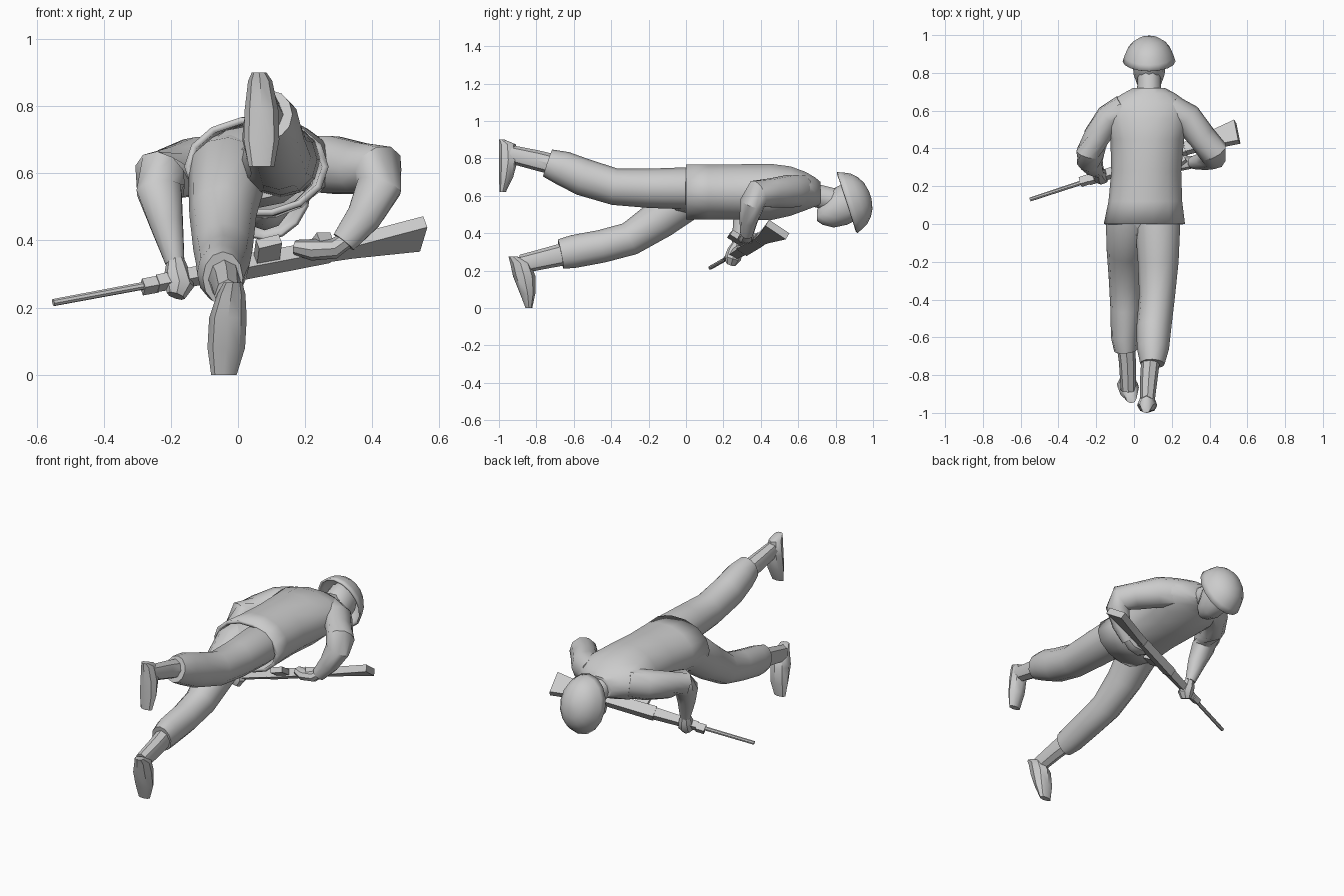
import bpy, bmesh, math
from mathutils import Vector as V

grey = bpy.data.materials.new("plain grey")
grey.diffuse_color = (0.6, 0.6, 0.6, 1)


def finish(name, bm, angle=40, open_start=False):
    bmesh.ops.recalc_face_normals(bm, faces=bm.faces)
    me = bpy.data.meshes.new(name)
    bm.to_mesh(me)
    bm.free()
    ob = bpy.data.objects.new(name, me)
    bpy.context.collection.objects.link(ob)
    me.materials.append(grey)
    bpy.ops.object.select_all(action='DESELECT')
    ob.select_set(True)
    bpy.context.view_layer.objects.active = ob
    bpy.ops.object.shade_smooth_by_angle(angle=math.radians(angle))
    return ob


def loft(name, secs, n=10, ref=(1, 0, 0), axis=None, square=False, caps=(True, True), angle=40):
    """Tube through sections (centre, radius along ref, other radius)."""
    bm = bmesh.new()
    pts = [V(s[0]) for s in secs]
    rings = []
    k, off = (math.sqrt(2), math.pi / 4) if square else (1, 0)
    if square:
        n = 4
    for i, (c, ru, rv) in enumerate(secs):
        a, b = pts[max(i - 1, 0)], pts[min(i + 1, len(pts) - 1)]
        t = V(axis) if axis else (b - a).normalized()
        u = V(ref)
        u = (u - t * u.dot(t)).normalized()
        v = t.cross(u)
        rings.append([bm.verts.new(pts[i] + u * ru * k * math.cos(off + 2 * math.pi * j / n)
                                   + v * rv * k * math.sin(off + 2 * math.pi * j / n)) for j in range(n)])
    for r, s in zip(rings, rings[1:]):
        for j in range(n):
            bm.faces.new((r[j], r[(j + 1) % n], s[(j + 1) % n], s[j]))
    if caps[0]:
        bm.faces.new(rings[0])
    if caps[1]:
        bm.faces.new(rings[-1])
    return finish(name, bm, angle)


Y, Z = (0, 1, 0), (0, 0, 1)

# jacket: open at the hem, with cloth thickness
jacket = loft("jacket", [
    ((0.055, 0.00, 0.62), 0.215, 0.15), ((0.06, 0.12, 0.62), 0.195, 0.152),
    ((0.065, 0.28, 0.62), 0.185, 0.152), ((0.07, 0.45, 0.62), 0.195, 0.155),
    ((0.07, 0.56, 0.625), 0.225, 0.135), ((0.075, 0.64, 0.625), 0.215, 0.105),
    ((0.08, 0.69, 0.62), 0.14, 0.08), ((0.08, 0.72, 0.61), 0.085, 0.065)],
    n=14, axis=Y, caps=(False, True))
m = jacket.modifiers.new("cloth", 'SOLIDIFY')
m.thickness, m.offset = 0.02, -1

# neck, head and chin
loft("neck", [((0.08, 0.66, 0.61), 0.065, 0.065), ((0.08, 0.82, 0.57), 0.06, 0.065)], n=10)
loft("head", [
    ((0.08, 0.70, 0.495), 0.03, 0.03), ((0.08, 0.73, 0.505), 0.06, 0.06),
    ((0.08, 0.79, 0.535), 0.082, 0.105), ((0.08, 0.86, 0.56), 0.088, 0.115),
    ((0.08, 0.91, 0.57), 0.08, 0.10)], n=12, axis=Y)

# helmet: dome on a tilted brim
ax = V((0, 0.95, 0.31)).normalized()
brim = V((0.08, 0.862, 0.563))
helmet = loft("helmet", [(brim + ax * d, 0.14 * f, 0.172 * f) for d, f in
              ((0, 1), (0.03, 0.93), (0.065, 0.83), (0.095, 0.66), (0.118, 0.43), (0.13, 0.12))],
              n=16, axis=ax, caps=(False, True))
m = helmet.modifiers.new("shell", 'SOLIDIFY')
m.thickness, m.offset = 0.012, -1

# trousers, raised leg and lower leg
loft("raised_trouser_leg", [
    ((0.12, 0.16, 0.63), 0.11, 0.10), ((0.125, 0.0, 0.64), 0.12, 0.112),
    ((0.128, -0.2, 0.64), 0.108, 0.105), ((0.122, -0.38, 0.648), 0.095, 0.098),
    ((0.105, -0.55, 0.70), 0.092, 0.10), ((0.10, -0.66, 0.748), 0.085, 0.092),
    ((0.097, -0.74, 0.775), 0.065, 0.076)], n=12)
loft("lower_trouser_leg", [
    ((-0.01, 0.16, 0.63), 0.11, 0.10), ((-0.03, 0.02, 0.60), 0.12, 0.12),
    ((-0.045, -0.14, 0.475), 0.10, 0.105), ((-0.045, -0.30, 0.37), 0.088, 0.09),
    ((-0.045, -0.45, 0.33), 0.08, 0.088), ((-0.05, -0.6, 0.302), 0.072, 0.088),
    ((-0.045, -0.67, 0.288), 0.06, 0.08)], n=12)
loft("seat_of_trousers", [
    ((0.05, 0.22, 0.62), 0.15, 0.11), ((0.05, 0.06, 0.62), 0.17, 0.125),
    ((0.05, -0.06, 0.60), 0.10, 0.08)], n=12, axis=Y)

# shins and boots
loft("raised_shin", [((0.09, -0.70, 0.765), 0.05, 0.055), ((0.08, -0.80, 0.79), 0.047, 0.054),
                     ((0.07, -0.95, 0.825), 0.038, 0.048)], n=8)
loft("lower_shin", [((-0.045, -0.62, 0.295), 0.05, 0.062), ((-0.035, -0.73, 0.27), 0.045, 0.056),
                    ((-0.03, -0.88, 0.235), 0.04, 0.05)], n=8)
loft("raised_boot", [((0.063, -0.985, 0.90), 0.022, 0.015), ((0.066, -0.955, 0.875), 0.036, 0.045),
                     ((0.07, -0.95, 0.79), 0.05, 0.05), ((0.07, -0.962, 0.70), 0.053, 0.038),
                     ((0.07, -0.98, 0.62), 0.038, 0.017)], n=8, axis=Z)
loft("lower_boot", [((-0.015, -0.925, 0.275), 0.028, 0.024), ((-0.02, -0.885, 0.24), 0.042, 0.055),
                    ((-0.03, -0.865, 0.17), 0.056, 0.06), ((-0.035, -0.847, 0.08), 0.056, 0.042),
                    ((-0.042, -0.84, 0.0), 0.038, 0.018)], n=8, axis=Z)

# sleeves
loft("right_sleeve", [
    ((0.19, 0.62, 0.63), 0.07, 0.085), ((0.28, 0.56, 0.625), 0.082, 0.09),
    ((0.36, 0.46, 0.615), 0.075, 0.08), ((0.418, 0.385, 0.61), 0.078, 0.08),
    ((0.42, 0.355, 0.56), 0.068, 0.07), ((0.375, 0.335, 0.47), 0.05, 0.055),
    ((0.315, 0.325, 0.395), 0.035, 0.04)], n=10, ref=Y)
loft("left_sleeve", [
    ((-0.05, 0.62, 0.63), 0.07, 0.085), ((-0.13, 0.56, 0.62), 0.078, 0.09),
    ((-0.20, 0.46, 0.60), 0.072, 0.08), ((-0.232, 0.375, 0.595), 0.072, 0.08),
    ((-0.235, 0.335, 0.55), 0.064, 0.07), ((-0.213, 0.30, 0.45), 0.05, 0.052),
    ((-0.188, 0.275, 0.335), 0.03, 0.03)], n=10, ref=Y)

# hands
loft("right_hand", [((0.335, 0.33, 0.41), 0.028, 0.025), ((0.285, 0.325, 0.375), 0.036, 0.03),
                    ((0.22, 0.32, 0.372), 0.045, 0.032), ((0.17, 0.33, 0.38), 0.03, 0.022)], n=8, ref=Y)
loft("left_hand", [((-0.187, 0.275, 0.35), 0.024, 0.024), ((-0.182, 0.262, 0.305), 0.042, 0.038),
                   ((-0.175, 0.25, 0.265), 0.044, 0.045), ((-0.185, 0.24, 0.235), 0.028, 0.028)], n=8, ref=Y)

# rifle: s runs from muzzle to butt, d runs from magazine side to sight side
muzzle = V((-0.55, 0.13, 0.215))
along = V((1.1, 0.36, 0.205)).normalized()
up = V((-0.22, 0.8, -0.56))
up = (up - along * up.dot(along)).normalized()


def at(s, d=0):
    return muzzle + along * s + up * d


def block(name, *secs):
    loft(name, [(at(s, d), h, w) for s, d, h, w in secs], ref=up, square=True, angle=20)


loft("barrel", [(at(0), 0.011, 0.011), (at(0.36), 0.012, 0.012)], n=8, ref=up)
block("sight_block", (0.285, 0.006, 0.022, 0.016), (0.335, 0.006, 0.022, 0.016))
block("handguard", (0.33, 0, 0.02, 0.018), (0.60, 0, 0.028, 0.022))
block("receiver", (0.58, 0, 0.034, 0.024), (0.88, 0, 0.032, 0.022))
block("stock", (0.86, 0, 0.028, 0.02), (0.95, 0, 0.034, 0.02), (1.172, 0, 0.066, 0.02))
for name, s0, d0, s1, d1, half in (("magazine", 0.675, -0.02, 0.665, -0.12, 0.036),
                                   ("pistol_grip", 0.83, -0.02, 0.85, -0.085, 0.024)):
    loft(name, [(at(s0, d0), half, 0.016), (at(s1, d1), half, 0.016)], ref=along, square=True, angle=20)
